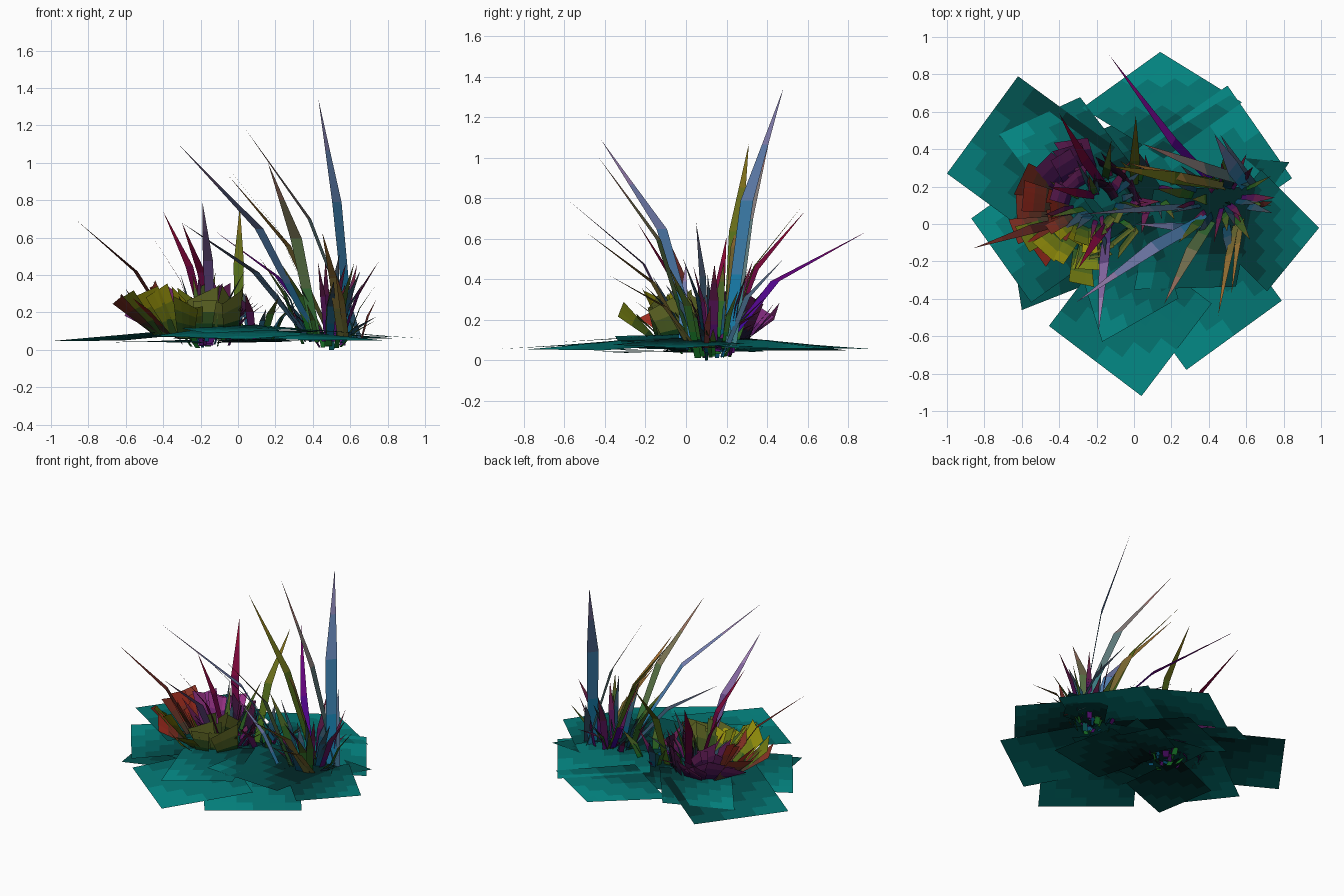
import bpy, math, random
from mathutils import Vector

if "Cube" in bpy.data.objects:
    bpy.data.objects.remove(bpy.data.objects["Cube"])

random.seed(7)
R = random.uniform


def build(name, shapes, low, high, steps=4):
    """Join (points, faces, shades) shapes; shade 0..1 blends low to high colour."""
    verts, faces, shades = [], [], []
    for pts, fs, sh in shapes:
        n = len(verts)
        verts += [tuple(p) for p in pts]
        faces += [tuple(i + n for i in f) for f in fs]
        shades += sh
    me = bpy.data.meshes.new(name)
    me.from_pydata(verts, [], faces)
    for k in range(steps):
        m = bpy.data.materials.new(name + "_shade")
        t = k / (steps - 1)
        m.diffuse_color = (*[(a + (b - a) * t) ** 2.2 for a, b in zip(low, high)], 1)
        m.use_nodes = True
        m.node_tree.nodes["Principled BSDF"].inputs["Base Color"].default_value = m.diffuse_color
        me.materials.append(m)
    for p, s in zip(me.polygons, shades):
        p.material_index = round(min(max(s, 0), 1) * (steps - 1))
    bpy.context.collection.objects.link(bpy.data.objects.new(name, me))


def polar(a, r=1.0):
    return Vector((math.cos(a) * r, math.sin(a) * r, 0))


def grid(corners, n, shade):
    """Split a quad into n x n faces, shaded by position u, v."""
    a, b, c, d = [Vector(p) for p in corners]
    pts = [a.lerp(b, i / n).lerp(d.lerp(c, i / n), j / n)
           for j in range(n + 1) for i in range(n + 1)]
    fs, sh = [], []
    for j in range(n):
        for i in range(n):
            k = j * (n + 1) + i
            fs.append((k, k + 1, k + n + 2, k + n + 1))
            sh.append(shade((i + .5) / n, (j + .5) / n))
    return pts, fs, sh


def card(tip, inner, ratio=1.0, lift=0.0, flat=None, bright=1.15):
    """Ground leaf: a diamond given by its diagonal, draped on a low dome, dark inside."""
    a, b = Vector(tip), Vector(inner)
    c, h = (a + b) / 2, (b - a) / 2
    side = Vector((-h.y, h.x)) * ratio
    pts = []
    for p in (a, c + side, b, c - side):
        z = 0.135 - 0.085 * p.length if flat is None else flat + R(-0.015, 0.015)
        pts.append((p.x, p.y, z + lift))
    return grid(pts, 6, lambda u, v: bright - 0.6 * (u + v))


def blade(base, tip, w, twist=0.0):
    """Grass blade: one strip, bent outward halfway, tapering to a point."""
    d = tip - base
    mid = base + Vector((d.x * 0.42, d.y * 0.36, d.z * 0.57))
    s = polar(math.atan2(d.y, d.x) + math.pi / 2 + twist, w / 2)
    pts = []
    for c, k in ((base, .8), (base.lerp(mid, .5), .9), (mid, 1), (mid.lerp(tip, .5), .5)):
        pts += [c - s * k, c + s * k]
    return pts + [tip], [(0, 1, 3, 2), (2, 3, 5, 4), (4, 5, 7, 6), (6, 7, 8)], [0, .33, .67, 1]


def tall(name, low, high, rows, twist=0.15):
    """Tall blades from rows of tip x, y, z and base x, y."""
    build("tall_blades_" + name, [blade(Vector((bx, by, 0.06)), Vector((x, y, z)),
                                        0.02 + 0.045 * z, twist)
                                  for x, y, z, bx, by in rows], low, high)


def petal(center, ang, r0, r1, z0, z1, w):
    """Broad petal: a leaning quad on a ring, darker at its foot."""
    out = polar(ang)
    k = R(-0.6, 0.6)
    s = Vector((-out.y, out.x, 0)) * w / 2
    lo = center + out * r0 + Vector((0, 0, z0))
    hi = center + out * r1 + Vector((0, 0, z1)) + s * k
    tilt = Vector((0, 0, 0.07 * k))
    dim = R(0, .35)
    return grid([lo - s * .7, lo + s * .7, hi + s * 1.1 - tilt, hi - s + tilt], 3,
                lambda u, v: v * 1.2 - dim)


def tuft(center, count, top, spread):
    """Random short blades leaning out from one clump."""
    res = []
    for i in range(count):
        o = polar(2.4 * i + R(-0.6, 0.6))
        b = center + o * R(0.02, 0.14) + Vector((0, 0, R(0.01, 0.06)))
        t = b + o * R(0.4, 1) * spread + Vector((0, 0, R(0.12, top)))
        res.append(blade(b, t, R(0.025, 0.055), R(-0.8, 0.8)))
    return res


# Broad ground leaves that make the outline: outer tip, inner tip
leaves = [card((-1, .27), (-.1, .41), bright=.95), card((-.72, .48), (0, .3), .8),
          card((.14, .92), (.16, .35), 1.5, bright=1.3), card((.5, .74), (.35, -.1), bright=1.3),
          card((.99, -.02), (.4, -.05), 1.1, .01, bright=.95),
          card((.28, -.78), (.42, .1), 1, -.01, bright=1.3),
          card((.04, -.92), (-.08, -.05), bright=1.3), card((-.17, -.63), (.1, .05), .8, .01),
          card((-.87, .03), (-.1, -.1), 1, -.01), card((0, -.35), (.65, .2), .8, .015, bright=.8),
          card((-.45, .4), (.35, .2), .7, -.015, bright=.8)]
build("ground_leaves", leaves, (.02, .17, .17), (.05, .55, .535), 6)

# Smaller leaves layered underneath
under = [card((-.6, -.46), (-.25, .15), .8, 0, .05), card((.83, .33), (.35, .1), .6, 0, .07)]
for i in range(14):
    o = polar(2.4 * i).to_2d()
    under.append(card(o * R(.3, .6), o * R(-.2, 0), R(.6, 1), 0, R(.045, .09)))
build("under_leaves", under, (.01, .12, .12), (.03, .33, .32))

# Tall bent blades, saturated at the foot and muted at the tip
tall("blue", (.12, .5, .68), (.5, .48, .66), [(.43, .48, 1.34, .6, .2)], .35)
tall("pale_blue", (.2, .52, .72), (.62, .52, .72),
     [(-.31, -.42, 1.09, .42, .05), (0, 0, .48, .36, -.02)])
tall("navy", (.2, .35, .45), (.3, .3, .38), [(-.3, .05, .68, .38, .1)], .8)
tall("tan", (.25, .48, .25), (.6, .45, .38), [(.16, -.43, 1.0, .42, .03)])
tall("orange", (.4, .4, .2), (.62, .42, .2), [(-.05, .33, .93, .5, .2),
                                              (.45, -.49, .63, .55, .02),
                                              (.52, -.38, .42, .58, .05)], .7)
tall("rose", (.25, .5, .52), (.66, .48, .46), [(.04, .43, 1.18, .63, .22)], .6)
tall("olive", (.25, .42, .12), (.48, .42, .12), [(-.13, .31, 1.07, .47, .21),
                                                 (.01, .58, .77, 0, .2)])
tall("slate", (.2, .35, .45), (.35, .4, .5), [(.46, .48, .5, .65, .2)])
tall("violet", (.25, .05, .6), (.48, .05, .45), [(-.13, .9, .64, .46, .18)], .4)
tall("lilac", (.3, .2, .45), (.6, .48, .68), [(-.19, -.58, .79, -.14, 0)], .3)
tall("crimson", (.35, .05, .28), (.52, .06, .2), [(-.4, .59, .74, -.16, .2),
                                                  (-.46, .2, .61, -.2, .15),
                                                  (-.3, -.24, .68, -.12, .02)])
tall("brown", (.3, .15, .15), (.48, .2, .17), [(-.86, -.13, .69, -.32, .03),
                                               (.74, .12, .27, .66, .1)])

# Short blades filling the clumps and the gap between them
right, left, middle = Vector((.48, .13, 0)), Vector((-.18, .1, 0)), Vector((.1, .2, .03))
for name, low, high in (("green", (.1, .4, .15), (.35, .35, .15)),
                        ("plum", (.3, .08, .4), (.42, .15, .25)),
                        ("teal", (.05, .3, .42), (.25, .28, .32))):
    build("right_tuft_" + name, tuft(right, 11, .46, .24), low, high)
    build("left_tuft_" + name, tuft(left, 9, .4, .26), low, high)
    build("middle_tuft_" + name, tuft(middle, 3, .3, .2), low, high)

# Broad petals around the left clump, coloured by direction; east side stands steeper
ring = left + Vector((-.05, 0, 0))
for name, low, high, a0, size, lean in (
        ("magenta", (.25, .1, .35), (.62, .22, .55), 95, 1, .5),
        ("red", (.32, .25, .2), (.66, .2, .15), 158, 1.1, .5),
        ("yellow", (.2, .35, .15), (.6, .58, .08), 212, 1.05, .55),
        ("green", (.1, .25, .12), (.42, .45, .18), 278, .72, .85),
        ("plum", (.12, .1, .2), (.35, .12, .3), 20, .72, .85)):
    group = []
    for i in range(5 if lean < .6 else 4):
        a = math.radians(a0 + 14 * i + R(-4, 4))
        r = size * R(.31, .41)
        group.append(petal(ring, a, r * lean, r, .08, R(.22, .32), R(.12, .18)))
        group.append(petal(ring, a + .2, .1, r * .6, .06, R(.26, .36), R(.05, .1)))
    build("petals_" + name, group, low, high)

# Stem base touching the ground under the right clump
build("stem_base", [blade(Vector((.5, .1, 0)), Vector((.51, .12, .25)), .04)],
      (.05, .3, .3), (.1, .35, .3))
